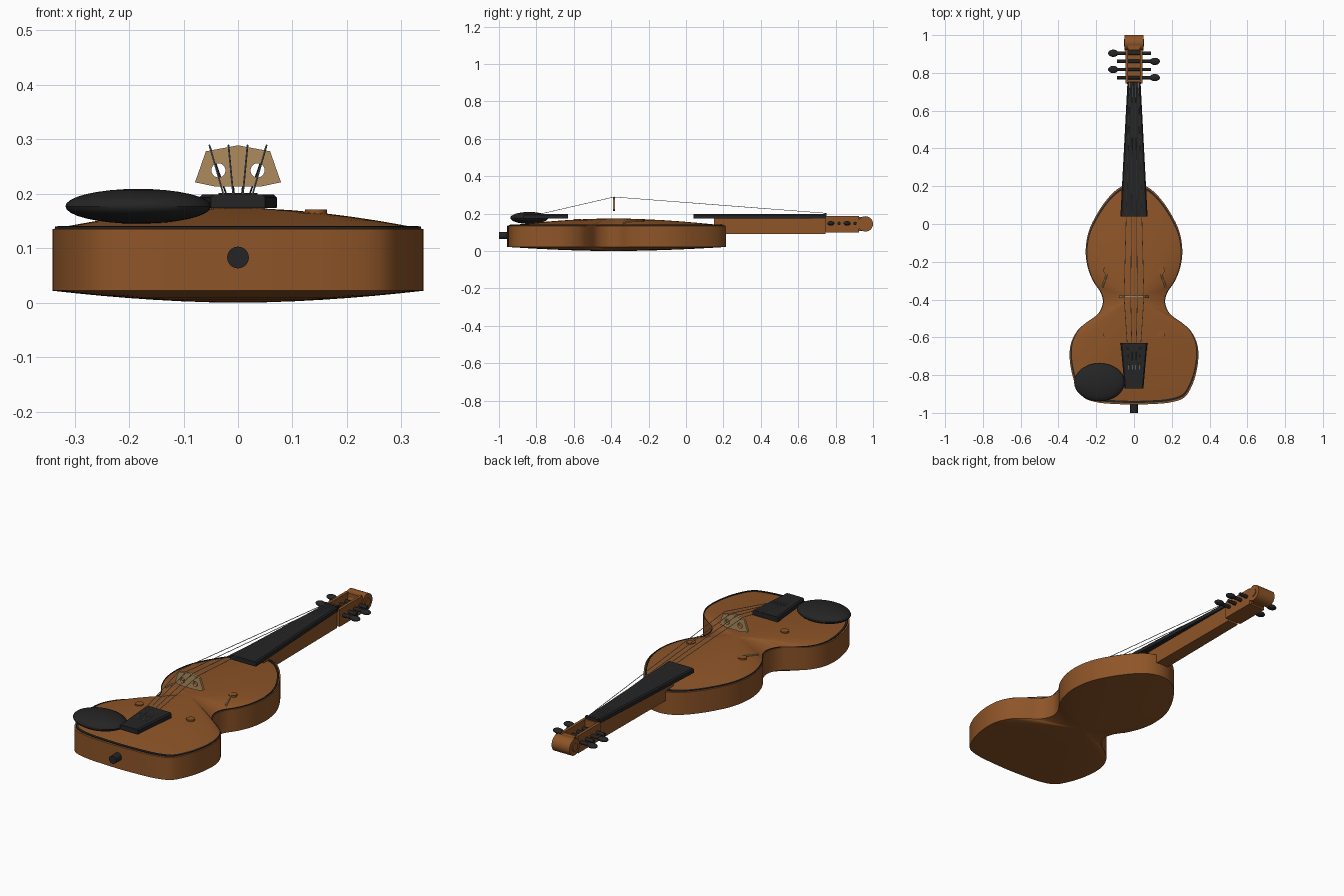
import bpy, bmesh, math
from mathutils import Vector

if "Cube" in bpy.data.objects:
    bpy.data.objects.remove(bpy.data.objects["Cube"])


def material(name, rgb):
    m = bpy.data.materials.new(name)
    m.diffuse_color = (*rgb, 1)
    m.use_nodes = True
    m.node_tree.nodes["Principled BSDF"].inputs["Base Color"].default_value = m.diffuse_color
    return m


WOOD = material("varnished wood", (0.27, 0.09, 0.021))
BLACK = material("ebony black", (0.018, 0.018, 0.018))
TAN = material("pale maple", (0.42, 0.26, 0.11))
STEEL = material("string grey", (0.35, 0.38, 0.42))


def finish(bm, name, mat, smooth=False):
    bmesh.ops.recalc_face_normals(bm, faces=bm.faces)
    me = bpy.data.meshes.new(name)
    bm.to_mesh(me)
    bm.free()
    ob = bpy.data.objects.new(name, me)
    bpy.context.collection.objects.link(ob)
    me.materials.append(mat)
    if smooth:
        bpy.ops.object.select_all(action='DESELECT')
        ob.select_set(True)
        bpy.context.view_layer.objects.active = ob
        bpy.ops.object.shade_smooth_by_angle(angle=math.radians(35))
    return ob


def loft(name, rings, mat, smooth=False):
    """Skin a list of equal-length point rings and cap both ends."""
    bm = bmesh.new()
    vs = [[bm.verts.new(p) for p in r] for r in rings]
    n = len(vs[0])
    for a, b in zip(vs, vs[1:]):
        for i in range(n):
            j = (i + 1) % n
            bm.faces.new((a[i], a[j], b[j], b[i]))
    bm.faces.new(vs[0])
    bm.faces.new(vs[-1])
    return finish(bm, name, mat, smooth)


def taper(name, y0, w0, y1, w1, z0, z1, mat, bevel=0.0):
    """Box running along y whose half width goes from w0 to w1."""
    rings = [[(-w, y, z0), (w, y, z0), (w, y, z1 - bevel), (w - bevel, y, z1),
              (bevel - w, y, z1), (-w, y, z1 - bevel)] if bevel else
             [(-w, y, z0), (w, y, z0), (w, y, z1), (-w, y, z1)]
             for y, w in ((y0, w0), (y1, w1))]
    return loft(name, rings, mat)


def box(name, x0, x1, y0, y1, z0, z1, mat):
    return loft(name, [[(x0, y, z0), (x1, y, z0), (x1, y, z1), (x0, y, z1)]
                       for y in (y0, y1)], mat)


def rod(name, a, b, r, mat, sides=16):
    a, b = Vector(a), Vector(b)
    q = (b - a).to_track_quat('Z', 'Y')
    ring = [q @ Vector((r * math.cos(t), r * math.sin(t), 0))
            for t in (2 * math.pi * i / sides for i in range(sides))]
    return loft(name, [[a + p for p in ring], [b + p for p in ring]], mat, sides > 8)


def ellipsoid(name, c, s, mat):
    bm = bmesh.new()
    bmesh.ops.create_uvsphere(bm, u_segments=32, v_segments=16, radius=1)
    for v in bm.verts:
        v.co = Vector((c[i] + v.co[i] * s[i] for i in range(3)))
    return finish(bm, name, mat, True)


# Body outline: half profile, mirrored and smoothed
half = [(0, 0.215), (0.07, 0.197), (0.135, 0.14), (0.195, 0.055), (0.24, -0.04),
        (0.256, -0.14), (0.245, -0.23), (0.215, -0.305), (0.178, -0.36),
        (0.165, -0.415), (0.19, -0.475), (0.25, -0.52), (0.3, -0.565),
        (0.333, -0.63), (0.341, -0.7), (0.33, -0.785), (0.305, -0.86),
        (0.265, -0.92), (0.19, -0.945), (0.1, -0.953), (0, -0.956)]
ctrl = [Vector(p) for p in half + [(-x, y) for x, y in half[-2:0:-1]]]
N = len(ctrl)
outline = []
for i in range(N):
    p0, p1, p2, p3 = (ctrl[(i + k) % N] for k in (-1, 0, 1, 2))
    for t in (0, 0.25, 0.5, 0.75):
        outline.append(0.5 * (2 * p1 + (p2 - p0) * t + (2 * p0 - 5 * p1 + 4 * p2 - p3) * t * t
                              + (3 * p1 - p0 - 3 * p2 + p3) * t ** 3))
MID = Vector((0, -0.39))


def contour(s, z):
    return [(*(MID + (p - MID) * s), z) for p in outline]


def top_z(s):
    return 0.135 + 0.039 * (1 - s ** 1.8)


def arch_z(x, y):
    """Height of the arched top at a point."""
    d = Vector((x, y)) - MID
    near = max(outline, key=lambda p: (p - MID).normalized().dot(d.normalized()))
    return top_z(min(1, d.length / (near - MID).length))


# Arched back, ribs and arched top
steps = [0.02, 0.15, 0.3, 0.45, 0.6, 0.75, 0.88, 0.96, 1]
rings = [contour(s, 0.022 - 0.022 * (1 - s ** 1.8)) for s in steps]
rings += [contour(1, 0.03), contour(1, 0.133)]
rings += [contour(s, top_z(s)) for s in reversed(steps)]
loft("body", rings, WOOD, True)

# Dark inlay line just inside the top edge
bm = bmesh.new()
lines = [[bm.verts.new(p) for p in contour(s, z)]
         for s, z in ((0.985, 0.134), (0.985, 0.1395), (0.965, 0.141), (0.965, 0.134))]
for a, b in zip(lines, lines[1:]):
    for i in range(len(a)):
        j = (i + 1) % len(a)
        bm.faces.new((a[i], a[j], b[j], b[i]))
finish(bm, "edge_inlay", BLACK)

# Sound holes: round eyes and slanted stems
for sx in (-1, 1):
    for y in (-0.245, -0.582):
        x = 0.143 * sx
        z = arch_z(x, y)
        rod("sound_hole_eye", (x, y, z - 0.012), (x, y, z + 0.006), 0.02, WOOD, 20)
    a, b = (0.143 * sx, -0.265), (0.168 * sx, -0.335)
    rod("sound_hole_stem", (*a, arch_z(*a) + 0.002), (*b, arch_z(*b) + 0.002), 0.005, TAN, 8)

# Neck, fingerboard, nut and tailpiece
taper("neck", 0.15, 0.035, 0.745, 0.03, 0.09, 0.176, WOOD)
taper("fingerboard", 0.04, 0.072, 0.745, 0.035, 0.175, 0.198, BLACK, 0.006)
box("nut", -0.036, 0.036, 0.74, 0.752, 0.175, 0.201, BLACK)
taper("tailpiece", -0.87, 0.05, -0.63, 0.071, 0.174, 0.199, BLACK, 0.006)

# Open pegbox with scroll
for sx in (-1, 1):
    box("pegbox_cheek", sx * 0.032, sx * 0.046, 0.745, 0.925, 0.1, 0.187, WOOD)
box("pegbox_floor", -0.033, 0.033, 0.745, 0.925, 0.1, 0.14, WOOD)
box("pegbox_front_block", -0.033, 0.033, 0.745, 0.758, 0.1, 0.187, WOOD)
box("pegbox_back_block", -0.033, 0.033, 0.922, 0.95, 0.108, 0.183, WOOD)
rod("scroll", (-0.05, 0.959, 0.145), (0.05, 0.959, 0.145), 0.041, WOOD, 32)
rod("scroll_eye", (-0.054, 0.959, 0.145), (0.054, 0.959, 0.145), 0.02, WOOD, 24)

# Tuning pegs, alternating sides
for i, y in enumerate((0.775, 0.818, 0.861, 0.904)):
    s = 1 if i % 2 == 0 else -1
    rod("peg_shaft", (-0.09 * s, y, 0.148), (0.1 * s, y, 0.148), 0.009, BLACK, 12)
    ellipsoid("peg_knob", (0.11 * s, y, 0.148), (0.027, 0.019, 0.012), BLACK)

# Chin rest and end pin
ellipsoid("chin_rest", (-0.183, -0.838, 0.177), (0.134, 0.101, 0.032), BLACK)
rod("end_pin", (0, -1, 0.083), (0, -0.94, 0.083), 0.02, BLACK, 24)

# Bridge plate with two round holes
prof = [(-0.079, 0.221), (-0.04, 0.213), (0.04, 0.213), (0.079, 0.221),
        (0.059, 0.278), (0, 0.289), (-0.059, 0.278)]
bridge = loft("bridge", [[(x, y, z) for x, z in prof] for y in (-0.391, -0.379)], TAN)
for sx in (-1, 1):
    cut = rod("hole_cutter", (0.036 * sx, -0.45, 0.243), (0.036 * sx, -0.3, 0.243), 0.013, TAN, 20)
    cut.hide_render = True
    cut.hide_viewport = True
    mod = bridge.modifiers.new("hole", 'BOOLEAN')
    mod.object = cut
    mod.operation = 'DIFFERENCE'
    mod.solver = 'EXACT'

# Strings from tailpiece over the bridge to the nut
for k in (-1.5, -0.5, 0.5, 1.5):
    tail, crest, head = (k * 0.018, -0.77, 0.2), (k * 0.035, -0.385, 0.289), (k * 0.015, 0.75, 0.202)
    rod("string_lower", tail, crest, 0.0016, STEEL, 6)
    rod("string_upper", crest, head, 0.0016, STEEL, 6)
